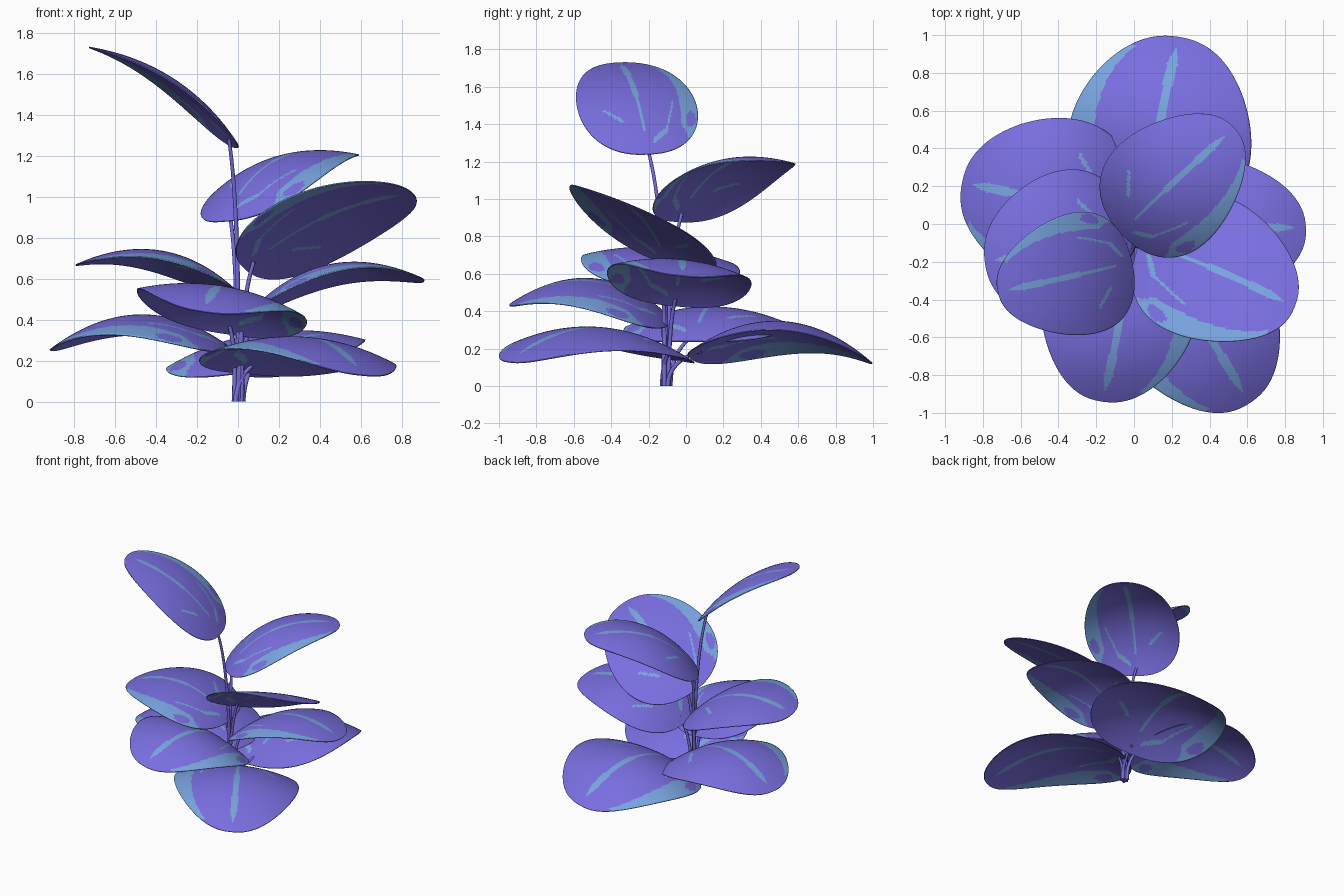
import bpy, math
from mathutils import Vector

if "Cube" in bpy.data.objects:
    bpy.data.objects.remove(bpy.data.objects["Cube"])


def material(name, rgb):
    m = bpy.data.materials.new(name)
    m.diffuse_color = (*rgb, 1)
    m.use_nodes = True
    m.node_tree.nodes["Principled BSDF"].inputs["Base Color"].default_value = m.diffuse_color
    return m


PURPLE = material("violet leaf", (0.19, 0.155, 0.74))
BLUE = material("pale blue variegation", (0.19, 0.37, 0.74))

NU, NV = 80, 80


class Blade:
    """Arched oval leaf blade running from base to tip."""

    def __init__(self, base, tip, width, roll, arch, droop, side):
        self.b, self.t = Vector(base), Vector(tip)
        self.w, self.arch, self.droop, self.side = width, arch, droop, side
        d = self.t - self.b
        self.s = Vector((d.y, -d.x, 0)).normalized()
        self.s.z = roll
        self.n = self.s.cross(d).normalized()

    def half(self, u):
        c = max(-1, min(1, 1 - 2 * u))
        return max(1e-4, 1 - c * c) ** 0.44 * (1 + 0.17 * c)

    def point(self, u, v):
        h = self.half(u)
        rise = self.arch * 4 * u * (1 - u) - self.droop * (v * h) ** 2
        return self.b.lerp(self.t, u) + self.s * (v * h * self.w) + self.n * rise

    def is_blue(self, u, v):
        k = v * self.side
        x = k * self.half(u)
        # midrib, narrow near the base and rounded near the tip
        if abs(x) < min(0.012 + 0.055 * u, 0.6 * max(0, 0.95 - u)) and 0.16 < u:
            return True
        # blotch along one margin, fading to a sliver toward the tip
        edge = 0.70 + 0.3 * max(0, u - 0.4) + 2.5 * max(0, 0.22 - u)
        hole = ((u - 0.27) / 0.07) ** 2 + ((k - 0.88) / 0.09) ** 2 < 1
        if k > edge and 0.1 < u < 0.92 and not hole:
            return True
        # slanting side veins
        bend = 0.08 + 0.3 * (x - 0.1) + 0.8 * max(0, x - 0.38)
        if 0.12 < x < 0.62 and abs(u - bend) < 0.02:
            return True
        return -0.62 < x < -0.32 and abs(u - 0.24 + 0.42 * (x + 0.32)) < 0.017

    def build(self, name):
        verts, faces, mats = [], [], []
        us = [(1 - math.cos(math.pi * i / NU)) / 2 for i in range(NU + 1)]
        vs = [-1 + 2 * j / NV for j in range(NV + 1)]
        for u in us:
            verts += [self.point(u, v) for v in vs]
        row = NV + 1
        for i in range(NU):
            for j in range(NV):
                a = i * row + j
                faces.append((a, a + 1, a + row + 1, a + row))
                uc, vc = (us[i] + us[i + 1]) / 2, (vs[j] + vs[j + 1]) / 2
                mats.append(int(self.is_blue(uc, vc)))
        me = bpy.data.meshes.new(name)
        me.from_pydata(verts, [], faces)
        me.materials.append(PURPLE)
        me.materials.append(BLUE)
        for p, m in zip(me.polygons, mats):
            p.material_index = m
            p.use_smooth = True
        ob = bpy.data.objects.new(name, me)
        bpy.context.collection.objects.link(ob)
        mod = ob.modifiers.new("thickness", 'SOLIDIFY')
        mod.thickness = 0.006
        return ob


def stem(name, start, end):
    """Thin tapering stalk rising from the bundle to a blade."""
    a, c = Vector(start), Vector(end)
    b = Vector((a.x + 0.01, a.y, c.z * 0.72))
    cu = bpy.data.curves.new(name, 'CURVE')
    cu.dimensions = '3D'
    cu.bevel_depth = 0.013
    cu.bevel_resolution = 2
    cu.use_fill_caps = True
    sp = cu.splines.new('POLY')
    n = 16
    sp.points.add(n)
    for i in range(n + 1):
        t = i / n
        p = a * (1 - t) ** 2 + b * 2 * t * (1 - t) + c * t * t
        sp.points[i].co = (*p, 1)
        sp.points[i].radius = 1 - 0.3 * t
    sp.use_smooth = True
    cu.materials.append(PURPLE)
    ob = bpy.data.objects.new(name, cu)
    bpy.context.collection.objects.link(ob)
    bpy.ops.object.select_all(action='DESELECT')
    ob.select_set(True)
    bpy.context.view_layer.objects.active = ob
    bpy.ops.object.convert(target='MESH')


# base, tip, half width, roll, arch, cross droop, blotch side (1 right, -1 left)
LEAVES = {
    "top_leaf": ((-0.01, -0.20, 1.24), (-0.72, -0.36, 1.73), 0.32, 0.05, 0.10, 0.04, 1),
    "upper_back_leaf": ((-0.07, -0.05, 0.88), (0.53, 0.51, 1.20), 0.34, 0.05, 0.15, 0.08, 1),
    "upper_front_leaf": ((0.03, -0.10, 0.65), (0.85, -0.44, 1.02), 0.38, 0.35, 0.08, 0.03, 1),
    "middle_right_leaf": ((0.05, -0.06, 0.43), (0.91, -0.02, 0.59), 0.38, 0.10, 0.16, 0.07, 1),
    "middle_front_leaf": ((-0.04, -0.09, 0.33), (-0.17, -0.94, 0.44), 0.41, 0.15, 0.18, 0.08, -1),
    "middle_left_leaf": ((0.0, -0.10, 0.52), (-0.79, -0.20, 0.67), 0.42, -0.05, 0.14, 0.07, -1),
    "lower_left_leaf": ((-0.02, 0.04, 0.24), (-0.91, 0.22, 0.25), 0.44, 0.0, 0.18, 0.10, -1),
    "lower_front_leaf": ((0.03, -0.04, 0.14), (0.61, -0.95, 0.13), 0.44, 0.08, 0.18, 0.09, 1),
    "lower_back_leaf": ((0.08, 0.02, 0.15), (0.24, 0.99, 0.13), 0.48, 0.13, 0.20, 0.10, -1),
}

for k, (name, spec) in enumerate(LEAVES.items()):
    blade = Blade(*spec)
    blade.build(name)
    ang = 2.4 * k
    r = 0.009 * math.sqrt(k)
    foot = (r * math.cos(ang), -0.105 + r * math.sin(ang), 0)
    stem(name.replace("leaf", "stem"), foot, blade.point(0.06, 0) - blade.n * 0.008)
